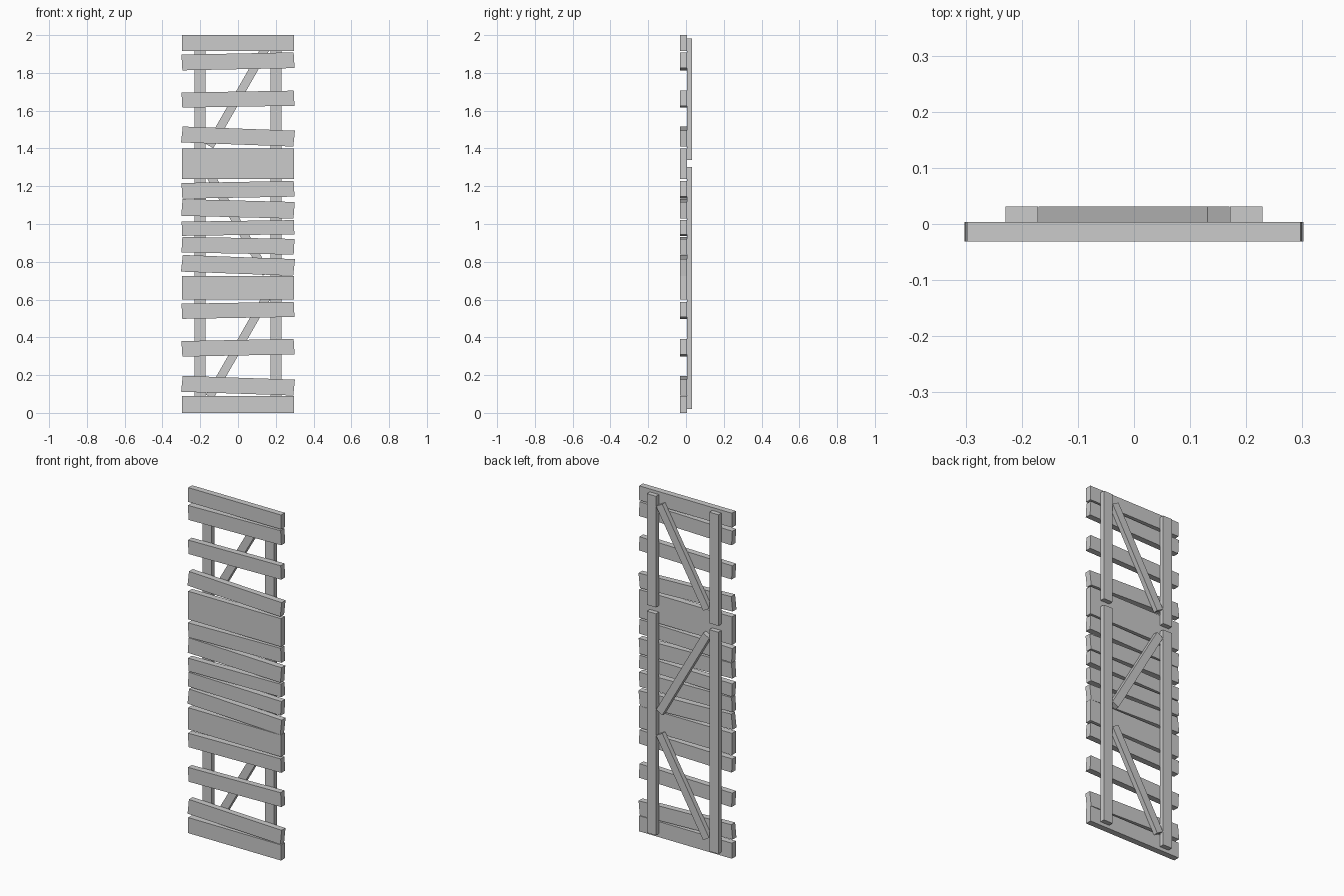
import bpy
import math

if "Cube" in bpy.data.objects:
    bpy.data.objects.remove(bpy.data.objects["Cube"])

PLANK_Y = (-0.031, 0.004)
FRAME_Y = (0.004, 0.031)


def board(name, outline, y_range):
    """Extrude a four-cornered x/z outline through a y range."""
    verts = [(x, y, z) for y in y_range for x, z in outline]
    faces = [(0, 1, 2, 3), (7, 6, 5, 4)]
    faces += [(i, i + 4, (i + 1) % 4 + 4, (i + 1) % 4) for i in range(4)]
    mesh = bpy.data.meshes.new(name)
    mesh.from_pydata(verts, [], faces)
    obj = bpy.data.objects.new(name, mesh)
    bpy.context.collection.objects.link(obj)
    return obj


def sheared(cx, cz, along, up):
    """Outline around a centre from two half-axis vectors."""
    return [(cx + a * along[0] + b * up[0], cz + a * along[1] + b * up[1])
            for a, b in ((-1, -1), (1, -1), (1, 1), (-1, 1))]


# Straight horizontal planks: bottom z, top z
for i, (z0, z1) in enumerate([(0, 0.09), (0.60, 0.726), (1.237, 1.40), (1.917, 2.0)]):
    board(f"straight_plank_{i + 1}",
          sheared(0, (z0 + z1) / 2, (0.297, 0), (0, (z1 - z0) / 2)), PLANK_Y)

# Crooked planks: centre z, height, rise from left to right
crooked = [
    (0.144, 0.084, -0.020), (0.345, 0.082, 0.012), (0.543, 0.080, 0.010),
    (0.781, 0.088, -0.022), (0.885, 0.083, -0.011), (0.979, 0.075, 0.008),
    (1.080, 0.088, -0.015), (1.181, 0.083, 0.011), (1.661, 0.080, 0.010),
    (1.463, 0.084, -0.022), (1.861, 0.083, 0.012),
]
for i, (z, h, rise) in enumerate(crooked):
    slant = 3 * rise / 0.6 * h / 2
    board(f"crooked_plank_{i + 1}",
          sheared(0, z, (0.297, rise / 2), (-slant, h / 2)), PLANK_Y)

# Upright rails on the back, split into a long lower and a short upper piece
for side, x in (("left", -0.2), ("right", 0.2)):
    for part, z0, z1 in (("lower", 0.02, 1.303), ("upper", 1.34, 1.983)):
        board(f"{part}_{side}_rail",
              sheared(x, (z0 + z1) / 2, (0.029, 0), (0, (z1 - z0) / 2)), FRAME_Y)

# Zigzag diagonal braces between the rails
c, s = math.cos(math.radians(60.2)), math.sin(math.radians(60.2))
for part, z, m in (("lower", 0.348, 1), ("middle", 1.0, -1), ("upper", 1.675, 1)):
    board(f"{part}_brace",
          sheared(0, z, (0.3025 * c, 0.3025 * s * m), (-0.0225 * s * m, 0.0225 * c)),
          FRAME_Y)
